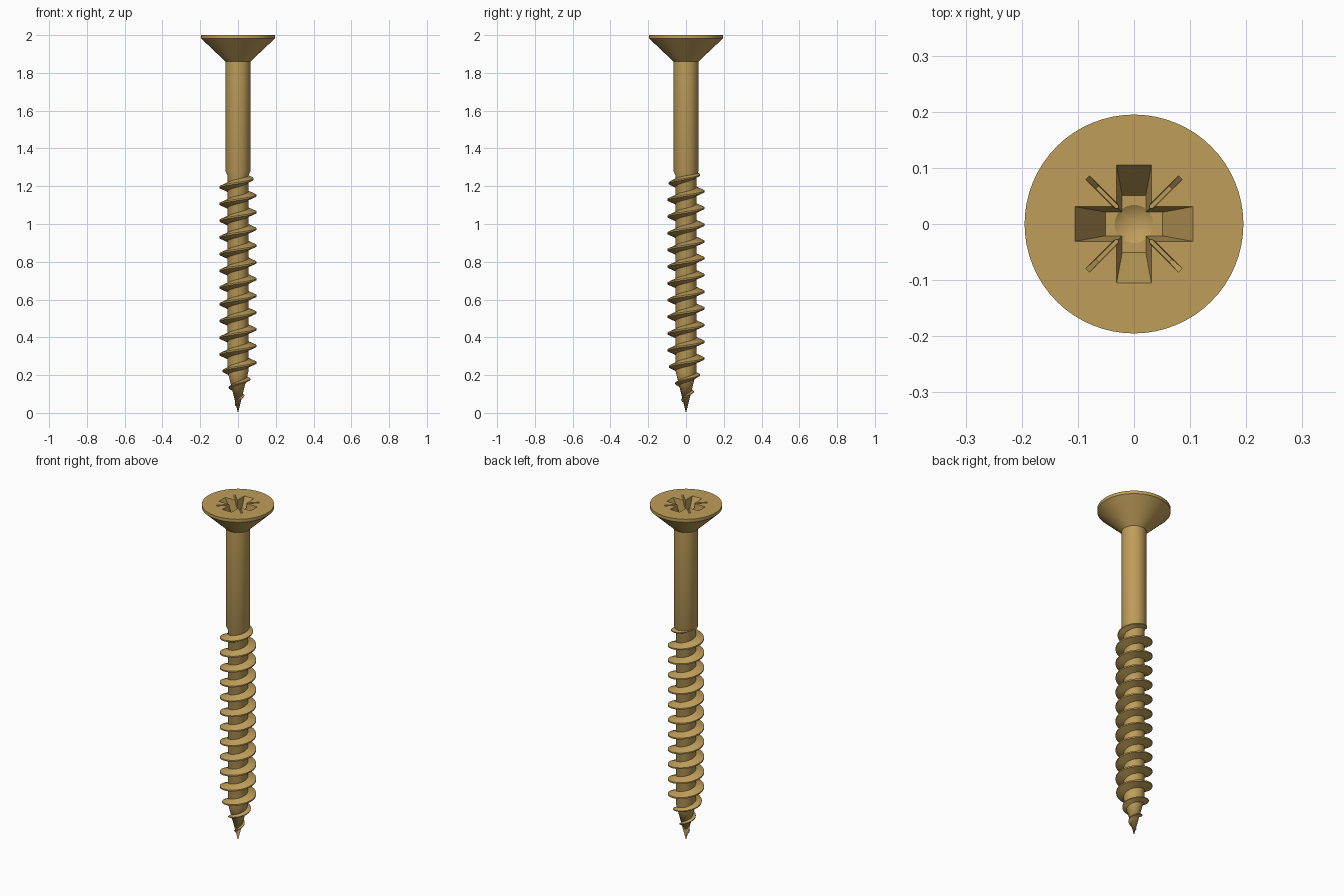
import bpy, bmesh, math
from mathutils import Matrix

if "Cube" in bpy.data.objects:
    bpy.data.objects.remove(bpy.data.objects["Cube"])

brass = bpy.data.materials.new("brass")
brass.diffuse_color = (0.52, 0.34, 0.10, 1)
brass.use_nodes = True
brass.node_tree.nodes["Principled BSDF"].inputs["Base Color"].default_value = brass.diffuse_color


def make_object(name, bm):
    bmesh.ops.recalc_face_normals(bm, faces=bm.faces)
    mesh = bpy.data.meshes.new(name)
    bm.to_mesh(mesh)
    bm.free()
    obj = bpy.data.objects.new(name, mesh)
    bpy.context.collection.objects.link(obj)
    mesh.materials.append(brass)
    return obj


def smooth(obj):
    bpy.ops.object.select_all(action='DESELECT')
    obj.select_set(True)
    bpy.context.view_layer.objects.active = obj
    bpy.ops.object.shade_smooth_by_angle(angle=math.radians(30))


def lathe(name, profile, segs=64):
    # closed profile that starts and ends on the axis
    bm = bmesh.new()
    verts = [bm.verts.new((r, 0, z)) for r, z in profile]
    edges = [bm.edges.new(p) for p in zip(verts, verts[1:])]
    bmesh.ops.spin(bm, geom=verts + edges, cent=(0, 0, 0), axis=(0, 0, 1),
                   angle=2 * math.pi, steps=segs, use_merge=True)
    bmesh.ops.remove_doubles(bm, verts=bm.verts, dist=1e-5)
    return make_object(name, bm)


def tapered_bar(name, top, bottom, z_bottom, angle):
    # bar with sloped walls, continued a little above the head's top face
    over = 0.01
    k = over / (2.0 - z_bottom)
    high = [t + (t - b) * k for t, b in zip(top, bottom)]
    bm = bmesh.new()
    bmesh.ops.create_cube(bm, size=2)
    for v in bm.verts:
        up = v.co.z > 0
        sx, sy = high if up else bottom
        v.co = (v.co.x * sx, v.co.y * sy, 2.0 + over if up else z_bottom)
    bm.transform(Matrix.Rotation(angle, 4, 'Z'))
    return make_object(name, bm)


# Head, shank and tapering core
CORE, TAPER = 0.055, 0.22
body = lathe("screw_body", [(0, 0), (CORE, TAPER), (CORE, 1.255), (0.066, 1.28),
                            (0.066, 1.86), (0.195, 1.982), (0.195, 2.0), (0, 2.0)])

# Cross recess with pointed floor and diagonal ticks
cutters = [lathe("recess_point", [(0, 1.878), (0.044, 1.906), (0, 1.906)], 32)]
for i in range(2):
    a = i * math.pi / 2
    cutters.append(tapered_bar("recess_slot", (0.105, 0.031), (0.051, 0.021), 1.9 - i * 0.0004, a))
    cutters.append(tapered_bar("recess_tick", (0.117, 0.005), (0.092, 0.0035),
                               1.97 - i * 0.0004, a + math.pi / 4))
bpy.context.view_layer.objects.active = body
for c in cutters:
    c.hide_render = True
    mod = body.modifiers.new("recess", 'BOOLEAN')
    mod.operation, mod.solver, mod.object = 'DIFFERENCE', 'EXACT', c
    bpy.ops.object.modifier_apply(modifier=mod.name)
    bpy.data.objects.remove(c)
smooth(body)

# Right-handed helical thread
PITCH, STEPS = 0.0885, 36
Z0, Z1 = 0.03, 1.28
bm = bmesh.new()
count = int((Z1 - Z0) / PITCH * STEPS)
rings = []
for i in range(count + 1):
    z = Z0 + (Z1 - Z0) * i / count
    a = math.pi + (z - 1.195) / PITCH * 2 * math.pi
    core = CORE * min(1, z / TAPER)
    crest = min(0.098, 0.37 * z, 0.098 - (z - 1.20) * 0.38)
    s = min(1, (crest - core) / 0.043 + 0.15)
    section = [(core * 0.93, -0.023 * s), (crest, -0.004 * s),
               (crest, 0.004 * s), (core * 0.93, 0.023 * s)]
    rings.append([bm.verts.new((r * math.cos(a), r * math.sin(a), z + h)) for r, h in section])
for p, q in zip(rings, rings[1:]):
    for j in range(4):
        k = (j + 1) % 4
        bm.faces.new((p[j], p[k], q[k], q[j]))
bm.faces.new(rings[0])
bm.faces.new(rings[-1])
smooth(make_object("thread", bm))
